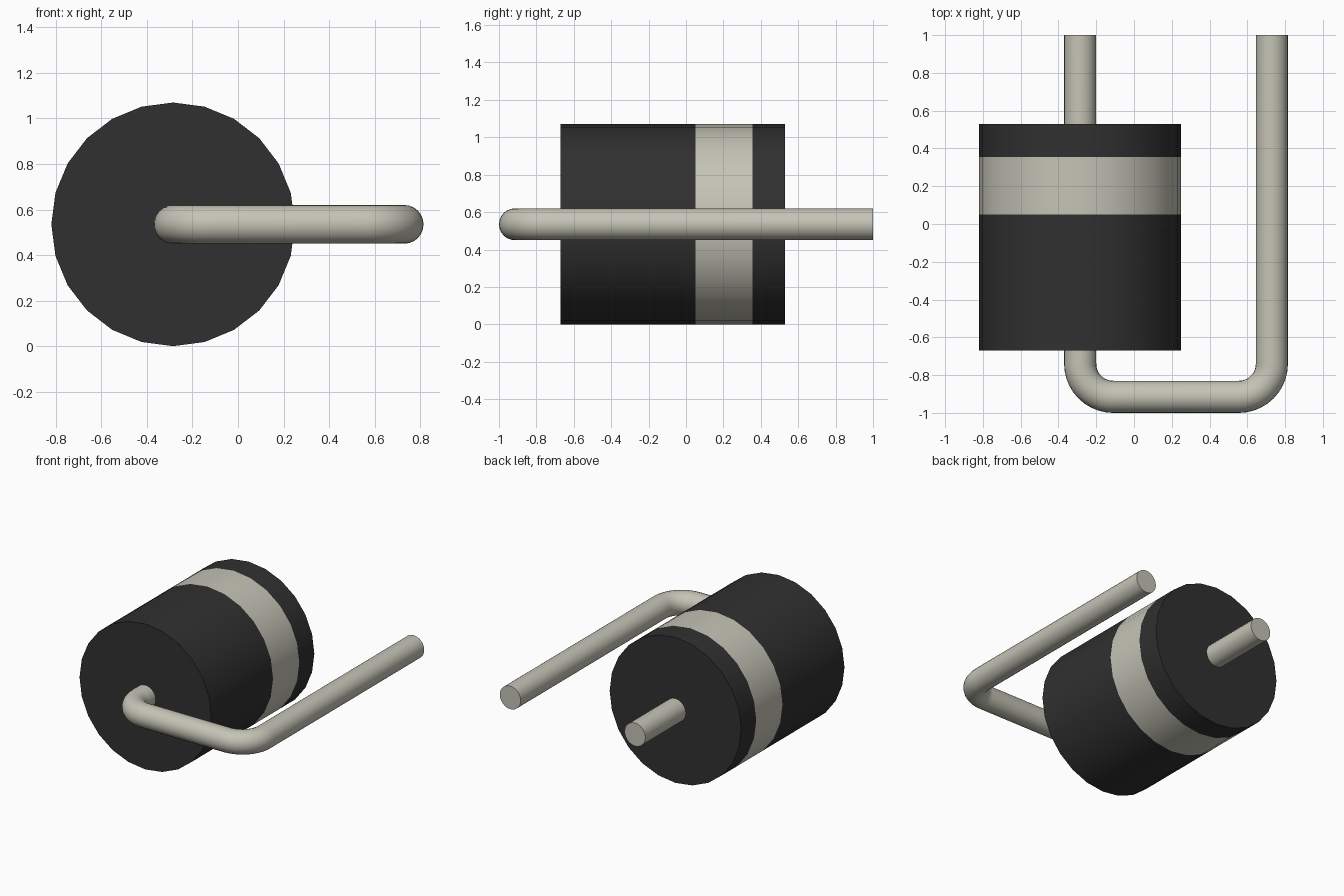
import bpy
import bmesh
from math import sin, cos, pi, radians

cube = bpy.data.objects.get("Cube")
if cube:
    bpy.data.objects.remove(cube, do_unlink=True)


def material(name, rgb):
    m = bpy.data.materials.new(name)
    m.use_nodes = True
    m.diffuse_color = (*rgb, 1)
    m.node_tree.nodes["Principled BSDF"].inputs["Base Color"].default_value = (*rgb, 1)
    return m


def smooth(obj):
    bpy.ops.object.select_all(action='DESELECT')
    obj.select_set(True)
    bpy.context.view_layer.objects.active = obj
    bpy.ops.object.shade_smooth_by_angle(angle=radians(35))


black = material("black_plastic", (0.03, 0.03, 0.03))
silver = material("warm_silver", (0.56, 0.55, 0.47))

AXIS_X, AXIS_Z = -0.285, 0.535
BODY_R, SIDES = 0.535, 24
WIRE_R, BEND_R = 0.085, 0.175

# Body: rings along y, with the painted band between the two middle rings
bm = bmesh.new()
rings = []
for y in (-0.67, 0.05, 0.355, 0.53):
    rings.append([bm.verts.new((AXIS_X + BODY_R * cos(2 * pi * i / SIDES), y,
                                AXIS_Z + BODY_R * sin(2 * pi * i / SIDES)))
                  for i in range(SIDES)])
for k, (a, b) in enumerate(zip(rings, rings[1:])):
    for i in range(SIDES):
        j = (i + 1) % SIDES
        face = bm.faces.new((a[i], a[j], b[j], b[i]))
        face.material_index = 1 if k == 1 else 0
bm.faces.new(rings[0])
bm.faces.new(rings[-1])
bmesh.ops.recalc_face_normals(bm, faces=bm.faces)
mesh = bpy.data.meshes.new("body")
bm.to_mesh(mesh)
bm.free()
mesh.materials.append(black)
mesh.materials.append(silver)
body = bpy.data.objects.new("body", mesh)
bpy.context.collection.objects.link(body)
smooth(body)


# Wire lead: straight through the body, two rounded bends, then back alongside
def arc(cx, cy, start, end, steps=10):
    return [(cx + BEND_R * cos(start + (end - start) * i / steps),
             cy + BEND_R * sin(start + (end - start) * i / steps))
            for i in range(steps + 1)]


RIGHT_X, FRONT_Y = 0.73, -1 + WIRE_R
path = ([(AXIS_X, 1.0)]
        + arc(AXIS_X + BEND_R, FRONT_Y + BEND_R, pi, 1.5 * pi)
        + arc(RIGHT_X - BEND_R, FRONT_Y + BEND_R, 1.5 * pi, 2 * pi)
        + [(RIGHT_X, 1.0)])
curve = bpy.data.curves.new("wire_lead", 'CURVE')
curve.dimensions = '3D'
curve.bevel_depth = WIRE_R
curve.bevel_resolution = 10
curve.use_fill_caps = True
spline = curve.splines.new('POLY')
spline.points.add(len(path) - 1)
for point, (x, y) in zip(spline.points, path):
    point.co = (x, y, AXIS_Z, 1)
curve.materials.append(silver)
wire = bpy.data.objects.new("wire_lead", curve)
bpy.context.collection.objects.link(wire)
bpy.ops.object.select_all(action='DESELECT')
wire.select_set(True)
bpy.context.view_layer.objects.active = wire
bpy.ops.object.convert(target='MESH')
smooth(bpy.context.view_layer.objects.active)
